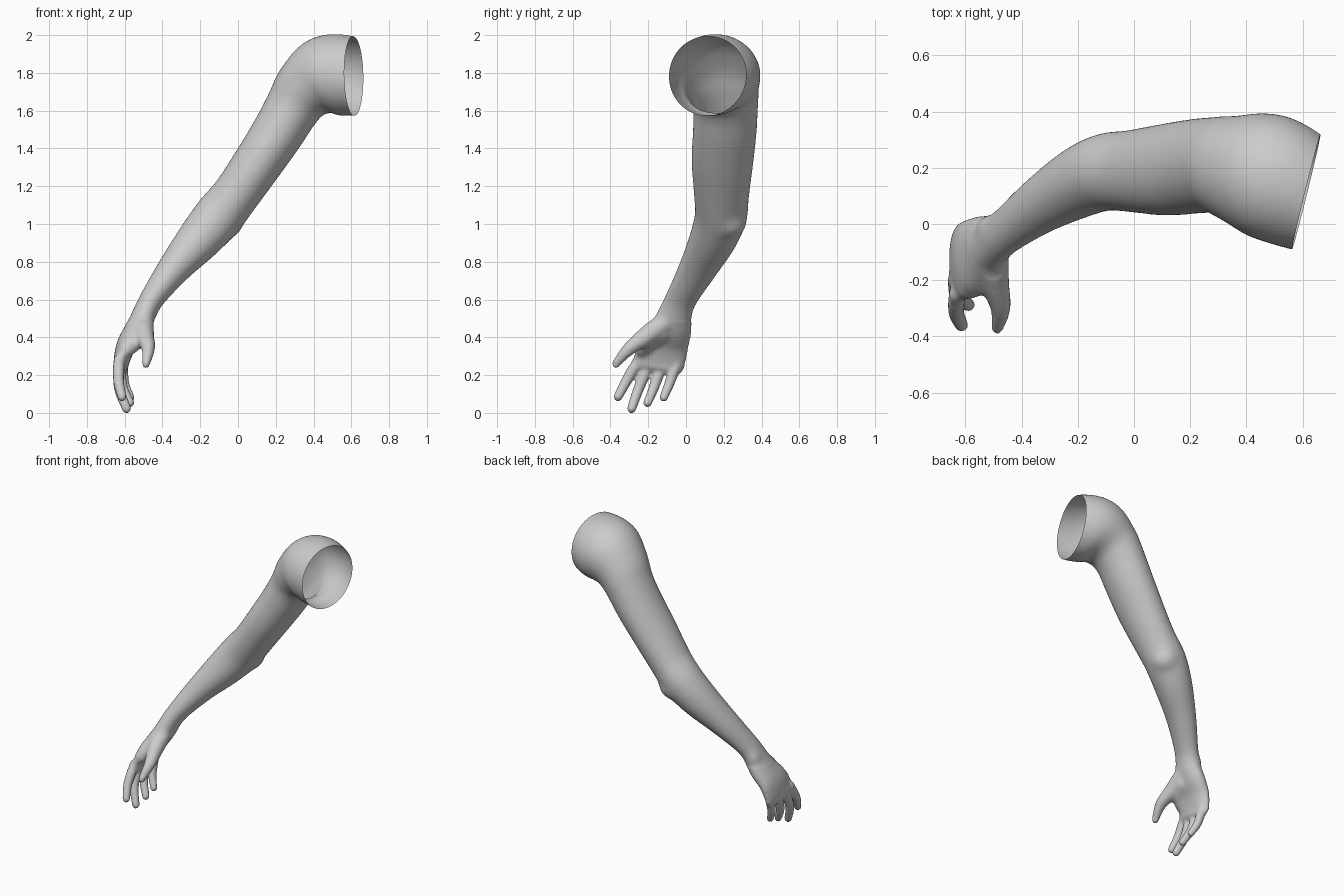
import bpy, bmesh
from math import cos, sin, pi
from mathutils import Vector, Matrix

if "Cube" in bpy.data.objects:
    bpy.data.objects.remove(bpy.data.objects["Cube"])

SIDES = 32


def smooth_path(points, steps):
    """Catmull-Rom through rows of numbers (position and half widths)."""
    p = [Vector(q) for q in points]
    p = [p[0] * 2 - p[1]] + p + [p[-1] * 2 - p[-2]]
    out = []
    for i in range(1, len(p) - 2):
        a, b, c, d = p[i - 1:i + 3]
        for s in range(steps):
            t = s / steps
            out.append(0.5 * (2 * b + (c - a) * t + (2 * a - 5 * b + 4 * c - d) * t ** 2
                              + (3 * b - a - 3 * c + d) * t ** 3))
    return out + [p[-2]]


def loft(bm, rows, steps=5):
    """Closed tube of elliptical rings: x, y, z, half depth, half width along y."""
    path = smooth_path(rows, steps)
    pts = [Vector(q[:3]) for q in path]
    rings = []
    for i, q in enumerate(path):
        d = (pts[min(i + 1, len(pts) - 1)] - pts[max(i - 1, 0)]).normalized()
        v = Vector((0, 1, 0))
        v = (v - d * v.dot(d)).normalized()
        u = d.cross(v)
        rings.append([bm.verts.new(pts[i] + u * q[3] * cos(2 * pi * k / SIDES)
                                   + v * q[4] * sin(2 * pi * k / SIDES))
                      for k in range(SIDES)])
    for r, s in zip(rings, rings[1:]):
        for k in range(SIDES):
            j = (k + 1) % SIDES
            bm.faces.new((r[k], r[j], s[j], s[k]))
    bm.faces.new(rings[0][::-1])
    bm.faces.new(rings[-1])


def ball(bm, centre, radius):
    bmesh.ops.create_uvsphere(bm, u_segments=20, v_segments=12, radius=radius,
                              matrix=Matrix.Translation(centre))


def digit(bm, rows):
    """Round tube with ball ends: x, y, z, radius."""
    loft(bm, [(*r, r[3]) for r in rows])
    for r in (rows[0], rows[-1]):
        ball(bm, r[:3], r[3])


bm = bmesh.new()

# shoulder, upper arm, forearm, wrist and palm
loft(bm, [
    (0.72, 0.08, 1.775, 0.20, 0.19),
    (0.61, 0.11, 1.782, 0.212, 0.210),
    (0.47, 0.172, 1.785, 0.217, 0.226),
    (0.36, 0.198, 1.715, 0.176, 0.192),
    (0.295, 0.21, 1.625, 0.150, 0.174),
    (0.215, 0.205, 1.49, 0.141, 0.171),
    (0.11, 0.193, 1.33, 0.133, 0.166),
    (-0.015, 0.188, 1.15, 0.127, 0.148),
    (-0.10, 0.185, 1.045, 0.133, 0.140),
    (-0.20, 0.145, 0.925, 0.121, 0.128),
    (-0.335, 0.065, 0.768, 0.091, 0.105),
    (-0.455, -0.025, 0.605, 0.067, 0.088),
    (-0.497, -0.06, 0.52, 0.064, 0.095),
    (-0.54, -0.08, 0.44, 0.062, 0.112),
    (-0.59, -0.115, 0.36, 0.053, 0.132),
    (-0.615, -0.14, 0.28, 0.043, 0.138),
    (-0.618, -0.15, 0.24, 0.035, 0.128),
    (-0.618, -0.155, 0.215, 0.016, 0.11)])

# elbow point and wrist bone
ball(bm, (-0.065, 0.228, 1.015), 0.096)
ball(bm, (-0.508, -0.015, 0.535), 0.054)

# fingers: knuckle, middle joint, tip
for base, mid, tip, r in [
        ((-0.630, -0.25, 0.28), (-0.632, -0.315, 0.17), (-0.614, -0.360, 0.085), 0.030),
        ((-0.632, -0.19, 0.27), (-0.628, -0.25, 0.13), (-0.590, -0.288, 0.022), 0.030),
        ((-0.627, -0.125, 0.26), (-0.612, -0.168, 0.14), (-0.572, -0.203, 0.053), 0.029),
        ((-0.612, -0.05, 0.26), (-0.602, -0.088, 0.155), (-0.57, -0.118, 0.081), 0.028)]:
    digit(bm, [(*base, r * 1.05), (*mid, r * 0.95), (*tip, r * 0.8)])

# thumb with its fleshy root, and the web towards the first finger
digit(bm, [(-0.505, -0.11, 0.48, 0.06), (-0.495, -0.205, 0.41, 0.052),
           (-0.475, -0.30, 0.34, 0.037), (-0.487, -0.37, 0.262, 0.024)])
digit(bm, [(-0.515, -0.13, 0.43, 0.055), (-0.54, -0.195, 0.385, 0.05),
           (-0.59, -0.228, 0.335, 0.042)])

bmesh.ops.recalc_face_normals(bm, faces=bm.faces)
mesh = bpy.data.meshes.new("arm")
bm.to_mesh(mesh)
bm.free()
arm = bpy.data.objects.new("arm", mesh)
bpy.context.collection.objects.link(arm)

# fuse the parts into one skin
fuse = arm.modifiers.new("fuse", 'REMESH')
fuse.mode = 'VOXEL'
fuse.voxel_size = 0.008
soften = arm.modifiers.new("soften", 'SMOOTH')
soften.factor = 0.5
soften.iterations = 6
deps = bpy.context.evaluated_depsgraph_get()
skin = bpy.data.meshes.new_from_object(arm.evaluated_get(deps))
arm.modifiers.clear()
arm.data = skin

# blend the joins: lightly on the palm, more on the arm
bm = bmesh.new()
bm.from_mesh(skin)
for lowest, rounds in ((0.25, 10), (0.48, 40)):
    area = [v for v in bm.verts if v.co.z > lowest]
    for _ in range(rounds):
        bmesh.ops.smooth_vert(bm, verts=area, factor=0.5,
                              use_axis_x=True, use_axis_y=True, use_axis_z=True)

# cut the shoulder open
bmesh.ops.bisect_plane(bm, geom=bm.verts[:] + bm.edges[:] + bm.faces[:],
                       plane_co=(0.612, 0.11, 1.78), plane_no=(0.97, -0.24, 0.02),
                       clear_outer=True)
for f in bm.faces:
    f.smooth = True
bm.to_mesh(skin)
bm.free()
